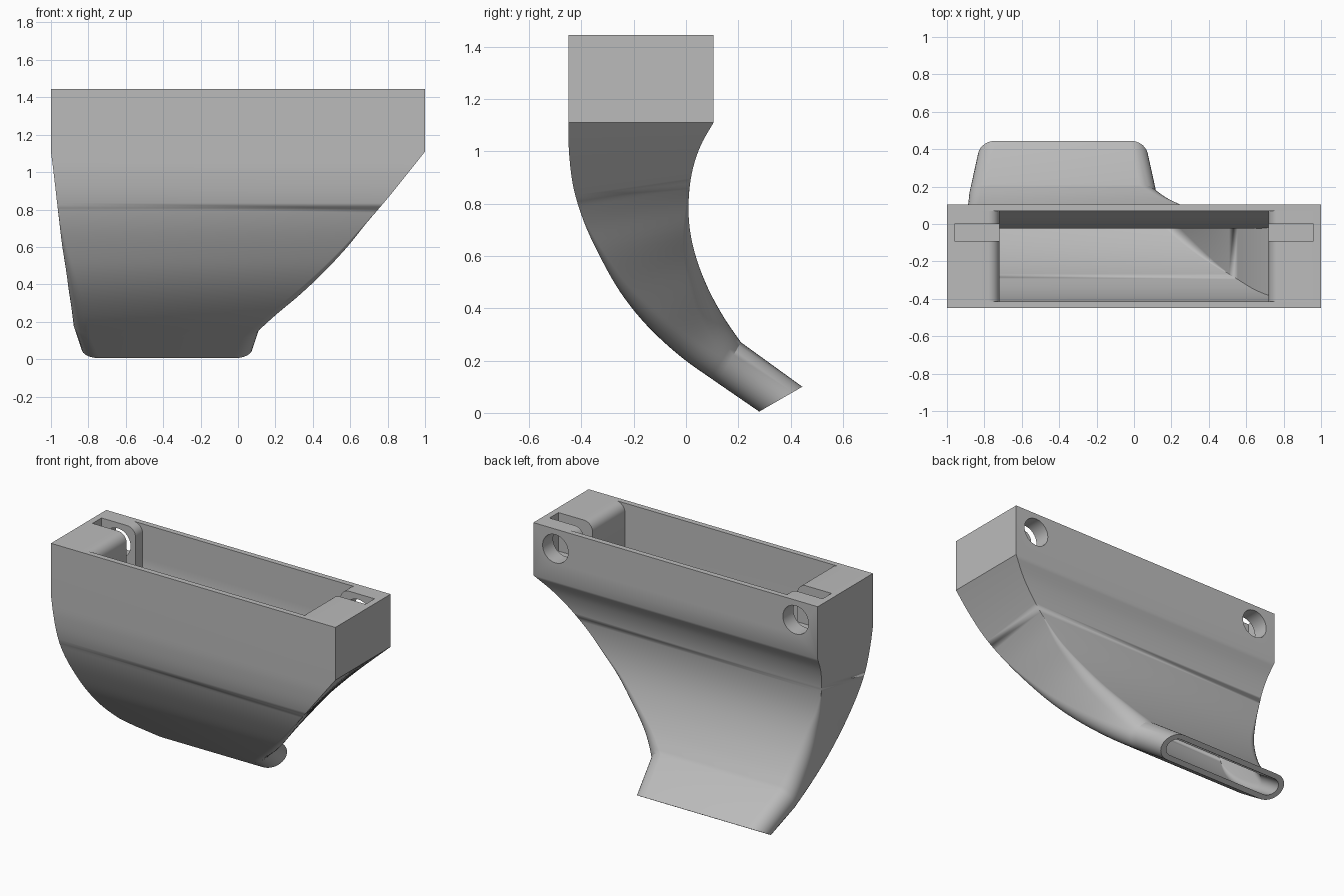
import bpy, bmesh, math
from mathutils import Vector

cube = bpy.data.objects.get("Cube")
if cube:
    bpy.data.objects.remove(cube, do_unlink=True)

WALL, TOP, BASE = 0.035, 1.445, 1.11

grey = bpy.data.materials.new("plain_grey")
grey.use_nodes = True
grey.diffuse_color = (0.5, 0.5, 0.5, 1)
grey.node_tree.nodes["Principled BSDF"].inputs["Base Color"].default_value = (0.5, 0.5, 0.5, 1)


def make_object(name, bm):
    bmesh.ops.recalc_face_normals(bm, faces=bm.faces)
    mesh = bpy.data.meshes.new(name)
    bm.to_mesh(mesh)
    bm.free()
    obj = bpy.data.objects.new(name, mesh)
    bpy.context.collection.objects.link(obj)
    mesh.materials.append(grey)
    return obj


def prism(name, outline, y0, y1):
    """Extrude an x-z outline along y."""
    bm = bmesh.new()
    face = bm.faces.new([bm.verts.new((x, y0, z)) for x, z in outline])
    new = bmesh.ops.extrude_face_region(bm, geom=[face])["geom"]
    verts = [v for v in new if isinstance(v, bmesh.types.BMVert)]
    bmesh.ops.translate(bm, verts=verts, vec=(0, y1 - y0, 0))
    return make_object(name, bm)


def activate(obj):
    bpy.ops.object.select_all(action="DESELECT")
    obj.select_set(True)
    bpy.context.view_layer.objects.active = obj


def cut(obj, cutter):
    activate(obj)
    mod = obj.modifiers.new("cut", "BOOLEAN")
    mod.operation, mod.solver, mod.object = "DIFFERENCE", "EXACT", cutter
    bpy.ops.object.modifier_apply(modifier=mod.name)
    bpy.data.objects.remove(cutter, do_unlink=True)


def circle(cx, cz, r, n=40):
    return [(cx + r * math.cos(math.tau * i / n), cz + r * math.sin(math.tau * i / n))
            for i in range(n)]


# Duct sections: front y, front z, back y, back z, right x, left x
ROWS = [Vector(r) for r in (
    (-.45, 1.11, .105, 1.11, -1, 1),
    (-.447, .99, .055, 1.02, -.985, .905),
    (-.43, .86, .023, .92, -.97, .80),
    (-.39, .73, .01, .81, -.955, .69),
    (-.33, .60, .015, .70, -.94, .59),
    (-.25, .46, .04, .59, -.92, .47),
    (-.15, .335, .085, .475, -.905, .35),
    (-.02, .215, .145, .365, -.89, .22),
    (.12, .115, .21, .27, -.88, .12))]
MOUTH = Vector((-.45, TOP, .105, TOP, -1, 1))
TIP = Vector((.28, .005, .445, .10, -.835, .075))


def spline(rows, steps):
    pts = [2 * rows[0] - rows[1]] + rows + [2 * rows[-1] - rows[-2]]
    out = []
    for a, b, c, d in zip(pts, pts[1:], pts[2:], pts[3:]):
        for s in range(steps):
            t = s / steps
            out.append(0.5 * (2 * b + (c - a) * t + (2 * a - 5 * b + 4 * c - d) * t * t
                              + (3 * b - a - 3 * c + d) * t ** 3))
    return out + [rows[-1]]


def section(row, roundness, inset, n=8):
    """Rounded rectangle spanning the front and back points of a row."""
    front, back = Vector((0, row[0], row[1])), Vector((0, row[2], row[3]))
    depth = (back - front).length
    axis = (back - front) / depth
    r = max(roundness * depth / 2 - inset, 0)
    x0, x1 = row[4] + inset + r, row[5] - inset - r
    v0, v1 = inset + r, depth - inset - r
    ring = []
    for k, (x, v) in enumerate(((x1, v1), (x0, v1), (x0, v0), (x1, v0))):
        for i in range(n + 1):
            a = math.pi / 2 * (k + i / n)
            p = front + axis * (v + r * math.sin(a))
            ring.append((x + r * math.cos(a), p.y, p.z))
    return ring


# Hollow duct: outer skin down to the tip, then inner skin back up
arc = spline(ROWS, 5)
stations = [(MOUTH, 0)]
for i, row in enumerate(arc):
    stations.append((row, max(0, (i / (len(arc) - 1) - 0.3) / 0.7) ** 1.5))
stations.append((TIP, 1))
rings = [section(row, t, 0) for row, t in stations]
rings += [section(row, t, WALL) for row, t in reversed(stations)]

bm = bmesh.new()
grid = [[bm.verts.new(p) for p in ring] for ring in rings]
for a, b in zip(grid, grid[1:] + grid[:1]):
    for i in range(len(a)):
        j = (i + 1) % len(a)
        bm.faces.new((a[i], a[j], b[j], b[i]))
bmesh.ops.remove_doubles(bm, verts=bm.verts, dist=1e-5)
duct = make_object("duct", bm)
parts = [duct]

# Mounting blocks with a nut slot and a screw hole at each end
for side, name in ((1, "left"), (-1, "right")):
    fillet = 0.06
    outline = [(0.965, BASE), (0.965, TOP)]
    for i in range(9):
        a = math.pi / 2 * (1 + i / 8)
        outline.append((0.72 + fillet + fillet * math.cos(a), TOP - fillet + fillet * math.sin(a)))
    outline.append((0.72, BASE))
    block = prism(name + "_mount_block", [(side * x, z) for x, z in outline], -0.415, 0.07)
    slot = [(side * x, z) for x, z in ((0.6, 1.2), (0.96, 1.2), (0.96, 1.6), (0.6, 1.6))]
    cut(block, prism("slot_cutter", slot, -0.09, 0))
    hole = circle(side * 0.845, 1.32, 0.09)
    cut(block, prism("hole_cutter", hole, -0.05, 0.2))
    cut(duct, prism("hole_cutter", hole, 0.03, 0.2))
    parts.append(block)

for obj in parts:
    activate(obj)
    bpy.ops.object.shade_smooth_by_angle(angle=math.radians(30))
